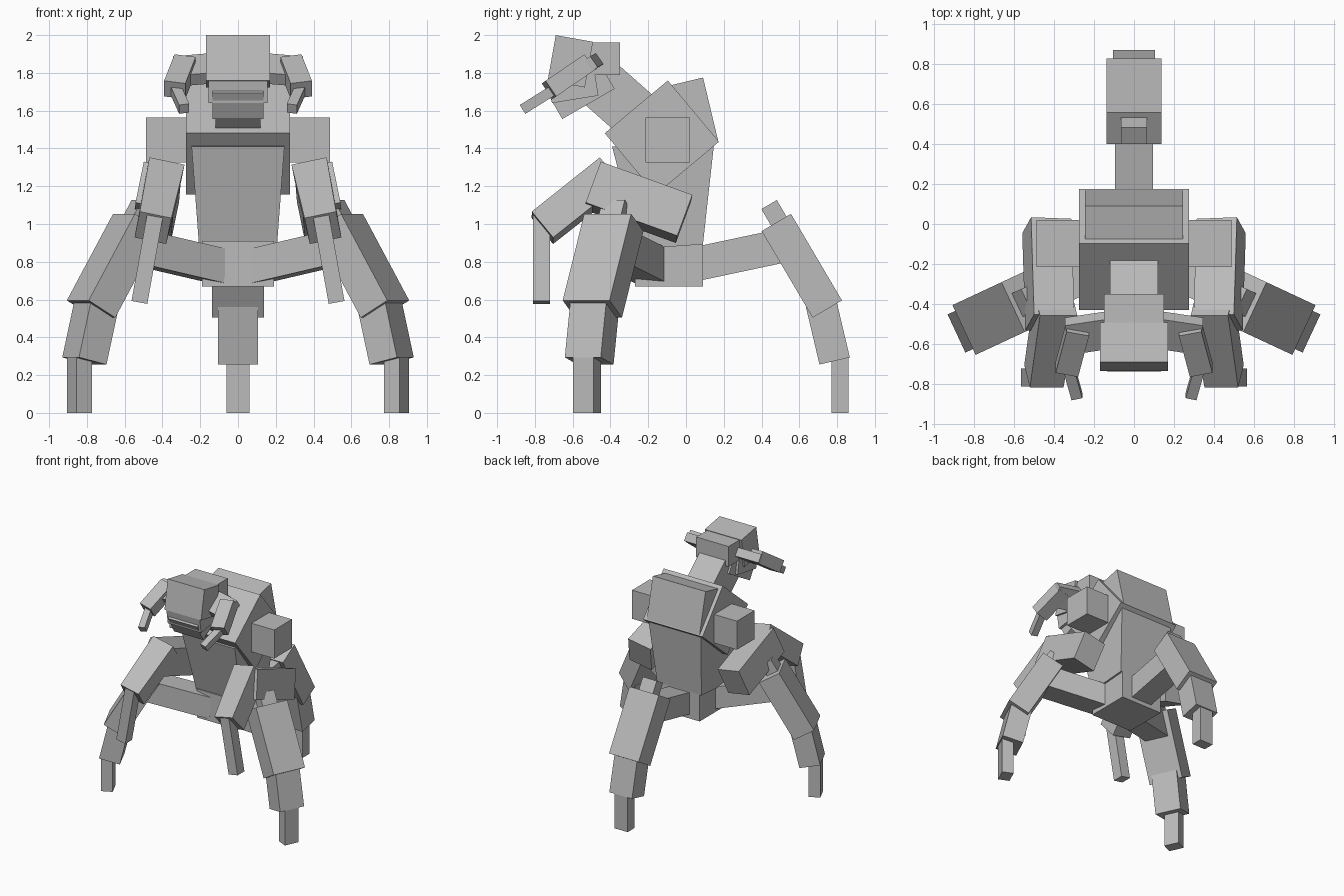
import bpy
import bmesh
from math import radians, cos, sin
from mathutils import Vector, Matrix

cube = bpy.data.objects.get("Cube")
if cube:
    bpy.data.objects.remove(cube, do_unlink=True)

grey = bpy.data.materials.new("plain grey")
grey.use_nodes = True
tone = (0.5, 0.5, 0.5, 1)
grey.diffuse_color = tone
grey.node_tree.nodes["Principled BSDF"].inputs["Base Color"].default_value = tone


def beam(name, a, b, width, depth, side=(1, 0, 0), taper=(1, 1)):
    """Box running from a to b; width lies along side, taper scales the end at b."""
    a, b = Vector(a), Vector(b)
    z = (b - a).normalized()
    x = Vector(side)
    x = (x - z * x.dot(z)).normalized()
    y = z.cross(x)
    bm = bmesh.new()
    bmesh.ops.create_cube(bm, size=1)
    for v in bm.verts:
        end = v.co.z > 0
        sx, sy = taper if end else (1, 1)
        base = b if end else a
        v.co = base + x * (v.co.x * width * sx) + y * (v.co.y * depth * sy)
    mesh = bpy.data.meshes.new(name)
    bm.to_mesh(mesh)
    bm.free()
    mesh.materials.append(grey)
    ob = bpy.data.objects.new(name, mesh)
    bpy.context.collection.objects.link(ob)
    return ob


def middle(name, a, b, width, depth, taper=(1, 1)):
    """Central part given by (y, z) end points."""
    beam(name, (0, *a), (0, *b), width, depth, taper=taper)


def pair(name, a, b, width, depth, side=(1, 0, 0), taper=(1, 1)):
    """Left part and its mirror image."""
    for label, s in (("left", 1), ("right", -1)):
        flip = lambda p: (p[0] * s, p[1], p[2])
        beam(f"{label}_{name}", flip(a), flip(b), width, depth, flip(side), taper)


# Body
middle("pelvis", (-0.09, 0.67), (-0.09, 0.91), 0.38, 0.36)
middle("trunk", (-0.08, 0.88), (-0.12, 1.43), 0.41, 0.34, (1.2, 1.6))
middle("chest", (-0.263, 1.62), (0.008, 1.296), 0.55, 0.435)
middle("back_hump", (-0.007, 1.752), (0.073, 1.417), 0.49, 0.2)
middle("neck", (-0.5, 1.785), (-0.15, 1.475), 0.24, 0.275)

# Head
middle("head", (-0.711, 1.879), (-0.514, 1.844), 0.34, 0.245)
middle("skull_back", (-0.6, 1.875), (-0.35, 1.875), 0.3, 0.17)
middle("upper_jaw", (-0.72, 1.704), (-0.474, 1.744), 0.31, 0.13)
middle("lower_jaw", (-0.695, 1.625), (-0.418, 1.785), 0.27, 0.16)

# Jointed mandibles beside the head
pair("mandible_root", (0.13, -0.53, 1.825), (0.33, -0.56, 1.808), 0.18, 0.07, (0, -0.82, -0.57))
pair("mandible_middle", (0.28, -0.52, 1.85), (0.335, -0.725, 1.71), 0.115, 0.1)
pair("mandible_tip", (0.33, -0.7, 1.71), (0.285, -0.86, 1.61), 0.055, 0.055)

# Arms
roll = (0.98, 0, 0.2)
pair("shoulder", (0.22, -0.097, 1.445), (0.487, -0.097, 1.445), 0.235, 0.24, (0, 1, 0))
pair("upper_arm", (0.42, -0.495, 1.203), (0.435, -0.01, 1.027), 0.205, 0.235, roll)
pair("forearm", (0.39, -0.4, 1.265), (0.45, -0.76, 0.98), 0.19, 0.18, roll, (0.9, 1))
pair("hand", (0.44, -0.765, 1.04), (0.522, -0.765, 0.585), 0.085, 0.09)

# One leg as (name, start, end, width, depth), points are (reach, height)
LEG = (
    ("thigh", (0, 0.777), (0.52, 0.887), 0.19, 0.18),
    ("knee_knob", (0.5, 1.0), (0.44, 1.103), 0.13, 0.095),
    ("shin", (0.478, 1.008), (0.748, 0.55), 0.274, 0.18),
    ("lower_leg", (0.715, 0.58), (0.787, 0.275), 0.21, 0.165),
    ("foot", (0.815, 0.3), (0.815, 0), 0.12, 0.09),
)


def leg(label, hip, angle):
    out = Vector((cos(radians(angle)), sin(radians(angle)), 0))
    across = Vector((-out.y, out.x, 0))
    place = lambda p: Vector((*hip, 0)) + out * p[0] + Vector((0, 0, p[1]))
    for name, a, b, width, depth in LEG:
        beam(f"{label}_{name}", place(a), place(b), width, depth, across)


# Three legs
leg("rear", (0, 0), 90)
leg("front_left", (0.1, -0.18), -25)
leg("front_right", (-0.1, -0.18), 205)
